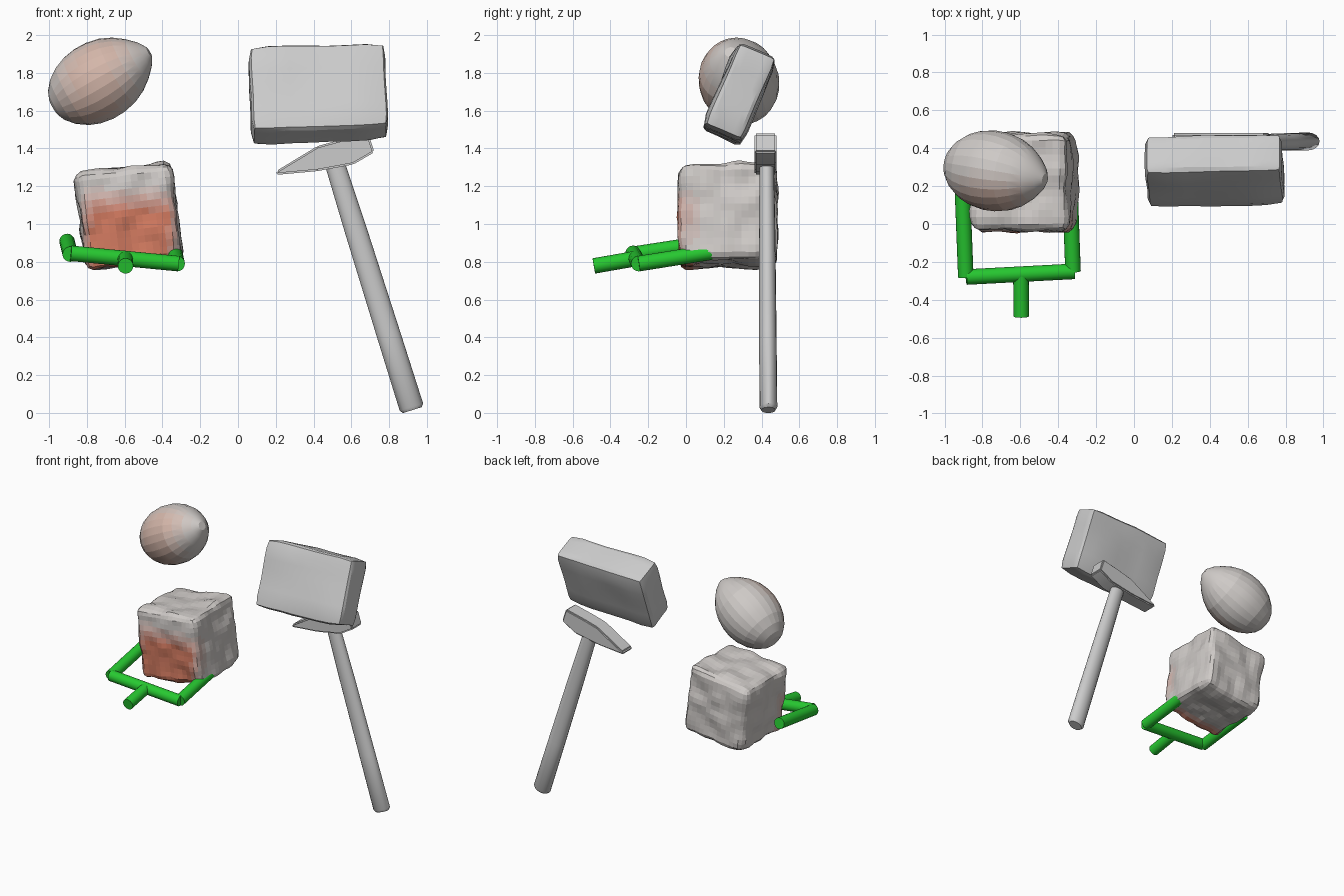
import bpy, bmesh, math
from mathutils import Vector, Matrix, Euler, noise

if "Cube" in bpy.data.objects:
    bpy.data.objects.remove(bpy.data.objects["Cube"])


def finish(name, bm, smooth=None):
    bmesh.ops.recalc_face_normals(bm, faces=bm.faces)
    me = bpy.data.meshes.new(name)
    bm.to_mesh(me)
    bm.free()
    ob = bpy.data.objects.new(name, me)
    bpy.context.collection.objects.link(ob)
    if smooth:
        bpy.ops.object.select_all(action='DESELECT')
        ob.select_set(True)
        bpy.context.view_layer.objects.active = ob
        bpy.ops.object.shade_smooth_by_angle(angle=math.radians(smooth))
    return ob


def material(name, rgb):
    m = bpy.data.materials.new(name)
    m.diffuse_color = (*rgb, 1)
    m.use_nodes = True
    m.node_tree.nodes["Principled BSDF"].inputs["Base Color"].default_value = m.diffuse_color
    return m


def lathe(name, p, q, profile, sides, aspect=1.0, smooth=None):
    """Turned solid from p to q; profile is (fraction along, radius)."""
    p, q = Vector(p), Vector(q)
    rot = (q - p).to_track_quat('Z', 'Y').to_matrix()
    bm = bmesh.new()
    rings = []
    for t, r in profile:
        ring = []
        for i in range(sides):
            a = 2 * math.pi * i / sides
            off = Vector((r * aspect * math.cos(a), r * math.sin(a), 0))
            ring.append(bm.verts.new(p.lerp(q, t) + rot @ off))
        rings.append(ring)
    for a, b in zip(rings, rings[1:]):
        for i in range(sides):
            j = (i + 1) % sides
            bm.faces.new((a[i], a[j], b[j], b[i]))
    bm.faces.new(rings[0])
    bm.faces.new(rings[-1])
    return finish(name, bm, smooth)


def rough_block(name, centre, size, rot, radius, cuts, bump, freq, smooth=None):
    """Rounded box with an uneven, hewn surface."""
    bm = bmesh.new()
    bmesh.ops.create_cube(bm, size=2)
    bmesh.ops.subdivide_edges(bm, edges=bm.edges[:], cuts=cuts, use_grid_fill=True)
    half = Vector(size) / 2
    mat = Matrix.Translation(centre) @ Euler([math.radians(a) for a in rot]).to_matrix().to_4x4()
    for v in bm.verts:
        pos = Vector([c * h for c, h in zip(v.co, half)])
        core = Vector([max(-h + radius, min(h - radius, c)) for c, h in zip(pos, half)])
        n = (pos - core).normalized()
        pos = core + n * (radius + bump * noise.noise(pos * freq))
        v.co = mat @ pos
    return finish(name, bm, smooth)


def paint(ob, rgb, weight, steps=6):
    """Fade a colour over the stone grey, in steps, by face position and normal."""
    base = (0.62, 0.59, 0.57)
    for k in range(steps + 1):
        f = k / steps
        ob.data.materials.append(material(f"{ob.name}_tint_{k}",
                                 [b + (c - b) * f for b, c in zip(base, rgb)]))
    for face in ob.data.polygons:
        w = max(0.0, min(1.0, weight(face.center, face.normal)))
        face.material_index = round(w * steps)


def ramp(x, a, b):
    return max(0.0, min(1.0, (x - a) / (b - a)))


# Lemon-shaped stone
egg = lathe("lemon_stone", (-0.975, 0.32, 1.62), (-0.47, 0.235, 1.91),
            [(0, 0.05), (0.03, 0.09), (0.1, 0.137), (0.2, 0.177), (0.3, 0.2), (0.42, 0.212),
             (0.54, 0.21), (0.66, 0.195), (0.77, 0.165), (0.87, 0.122), (0.95, 0.075), (1, 0.03)],
            24, smooth=12)
paint(egg, (0.66, 0.47, 0.40),
      lambda c, n: ramp(-n.y, 0, 0.6) * ramp(0.24 - abs(c.x + 0.76), 0, 0.15))

# Rough cube with a red patch on its front
cube = rough_block("rough_cube", (-0.58, 0.22, 1.04), (0.51, 0.515, 0.51), (0, -7, 0),
                   0.05, 13, 0.022, 9)
paint(cube, (0.66, 0.20, 0.12),
      lambda c, n: ramp(0.09 - c.y, 0, 0.08) * ramp(1.2 - c.z, 0, 0.14)
      * ramp(0.275 - abs(c.x + 0.575), 0, 0.08))

# Large tilted block
rough_block("large_block", (0.43, 0.283, 1.69), (0.725, 0.232, 0.485), (-23, -2, 1),
            0.04, 6, 0.014, 4, smooth=25)

# Hammer handle, an oval tapered shaft
lathe("hammer_handle", (0.923, 0.436, 0.015), (0.50, 0.427, 1.36),
      [(0, 0.052), (0.012, 0.065), (0.3, 0.063), (0.7, 0.059), (1, 0.052)],
      16, aspect=0.73, smooth=35)

# Hammer head, a side profile extruded in depth
bm = bmesh.new()
outline = [(0.20, 1.26), (0.205, 1.282), (0.42, 1.412), (0.52, 1.44), (0.69, 1.48),
           (0.722, 1.38), (0.61, 1.315), (0.42, 1.28)]
face = bm.faces.new([bm.verts.new((x, 0.362, z)) for x, z in outline])
ext = bmesh.ops.extrude_face_region(bm, geom=[face])
for v in ext['geom']:
    if isinstance(v, bmesh.types.BMVert):
        v.co.y = 0.48
bmesh.ops.bevel(bm, geom=bm.edges[:], offset=0.009, segments=2, affect='EDGES', clamp_overlap=True)
finish("hammer_head", bm, smooth=30)

# Green fork cradling the cube
green = material("green", (0.02, 0.58, 0.03))
bars = {
    "fork_crossbar": ((-0.885, -0.28, 0.845), (-0.315, -0.25, 0.79)),
    "fork_left_arm": ((-0.888, -0.28, 0.84), (-0.905, 0.16, 0.908)),
    "fork_right_arm": ((-0.322, -0.25, 0.79), (-0.338, 0.19, 0.86)),
    "fork_handle": ((-0.597, -0.265, 0.817), (-0.595, -0.488, 0.778)),
}
for name, (p, q) in bars.items():
    bar = lathe(name, p, q, [(0, 0.041), (1, 0.041)], 20, smooth=35)
    bar.data.materials.append(green)
